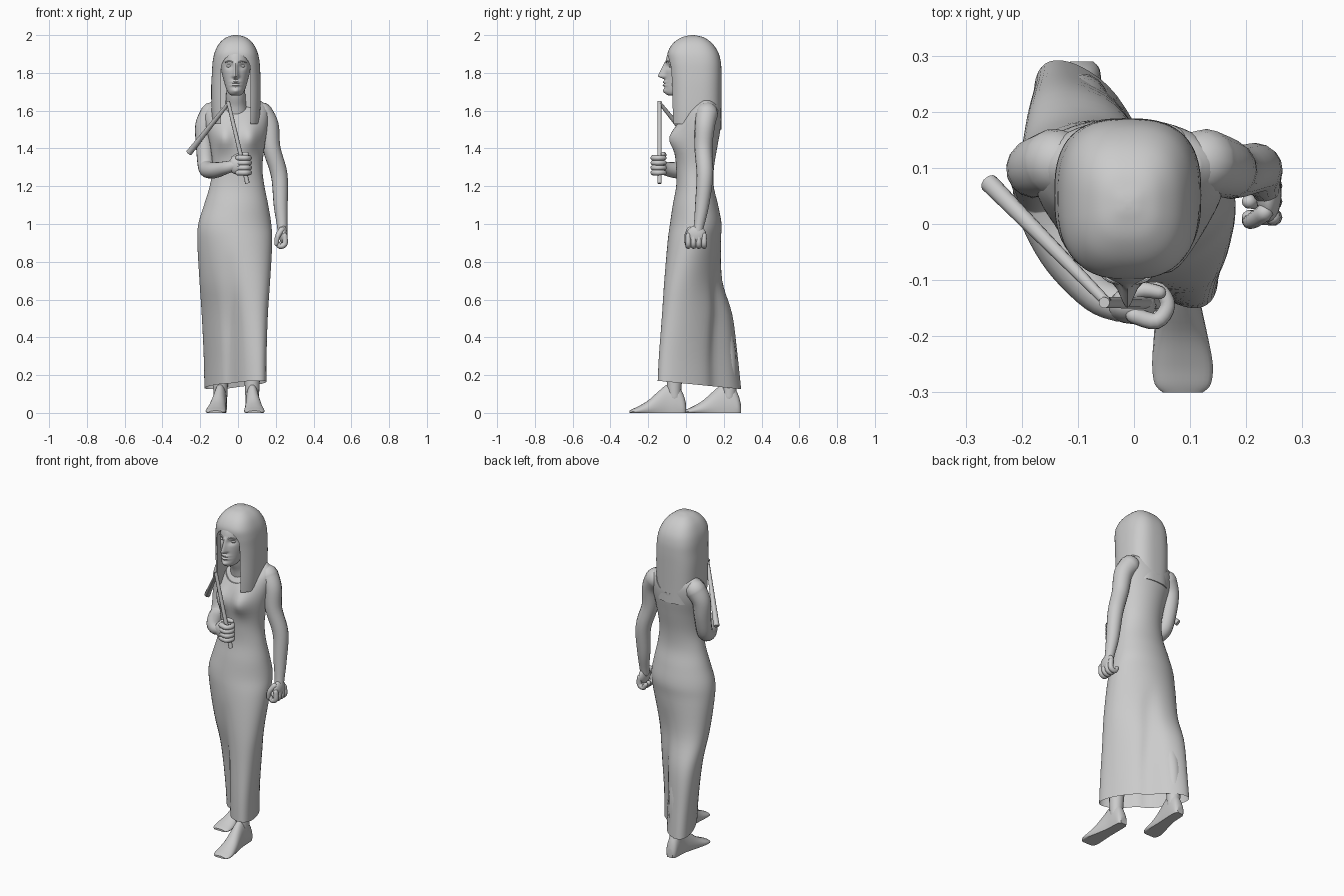
import bpy, bmesh
from math import sin, cos, pi, exp, sqrt, copysign
from mathutils import Vector

if "Cube" in bpy.data.objects:
    bpy.data.objects.remove(bpy.data.objects["Cube"])


def spline(rows, n):
    """Resample control rows smoothly, n steps per span."""
    out = []
    for i in range(len(rows) - 1):
        p = [rows[max(0, min(len(rows) - 1, i + k))] for k in (-1, 0, 1, 2)]
        for j in range(n):
            t = j / n
            out.append([0.5 * (2 * b + (c - a) * t + (2 * a - 5 * b + 4 * c - d) * t * t
                               + (3 * b - a - 3 * c + d) * t ** 3) for a, b, c, d in zip(*p)])
    return out + [list(rows[-1])]


def loft(name, rings):
    """Skin closed rings of points and cap both ends."""
    bm = bmesh.new()
    vs = [[bm.verts.new(p) for p in r] for r in rings]
    m = len(vs[0])
    for a, b in zip(vs, vs[1:]):
        for i in range(m):
            bm.faces.new((a[i], a[(i + 1) % m], b[(i + 1) % m], b[i]))
    bm.faces.new(vs[0][::-1])
    bm.faces.new(vs[-1])
    bmesh.ops.recalc_face_normals(bm, faces=bm.faces)
    me = bpy.data.meshes.new(name)
    bm.to_mesh(me)
    bm.free()
    ob = bpy.data.objects.new(name, me)
    bpy.context.collection.objects.link(ob)
    return ob


def tube(name, pts, segs=16, n=5, rounded=True):
    """Tapered limb along (x, y, z, radius) points."""
    path = [(Vector(p[:3]), p[3]) for p in spline(pts, n)]
    if rounded:
        for end in (0, 1):
            (p, r), q = path[-1], path[-2][0]
            d = (p - q).normalized()
            path += [(p + d * r * sin(a), r * cos(a)) for a in (0.5, 1.0, 1.4)]
            path.reverse()
    rings, u = [], Vector((0.3, 0.9, 0.2))
    for i, (p, r) in enumerate(path):
        d = (path[min(i + 1, len(path) - 1)][0] - path[max(i - 1, 0)][0]).normalized()
        u = (u - d * u.dot(d)).normalized()
        v = d.cross(u)
        rings.append([p + r * (u * cos(2 * pi * k / segs) + v * sin(2 * pi * k / segs)) for k in range(segs)])
    return loft(name, rings)


def ball(name, c, s):
    bpy.ops.mesh.primitive_uv_sphere_add(segments=20, ring_count=12, radius=1, location=c)
    ob = bpy.context.object
    ob.name, ob.scale = name, s
    return ob


def sections(rows, segs, n, e=2.0, inset=0.0, warp=None):
    """Horizontal sections from (z, centre x, half width, front y, back y, shear)."""
    rings = []
    for z, cx, rx, y0, y1, s in spline(rows, n):
        ry = sqrt(max(1e-6, ((y1 - y0) / 2) ** 2 - (s * rx) ** 2))
        ring = []
        for k in range(segs):
            c, q = cos(2 * pi * k / segs), sin(2 * pi * k / segs)
            x = (rx - inset) * copysign(abs(c) ** (2 / e), c)
            y = (y0 + y1) / 2 + (ry - inset) * copysign(abs(q) ** (2 / e), q) + s * x
            p = (cx + x, y, z)
            ring.append(warp(q, *p) if warp else p)
        rings.append(ring)
    return rings


def cut(ob, cutter):
    m = ob.modifiers.new("cut", 'BOOLEAN')
    m.object, m.operation, m.solver = cutter, 'DIFFERENCE', 'EXACT'
    bpy.context.view_layer.objects.active = ob
    bpy.ops.object.modifier_apply(modifier=m.name)
    bpy.data.objects.remove(cutter)


def g(v, c, s):
    return exp(-((v - c) / s) ** 2)


# Dress: hips, waist, bust and a striding skirt
dress_rows = [
    (.155, -.014, .164, -.15, .292, -1.0), (.3, -.015, .166, -.143, .275, -.9),
    (.52, -.017, .175, -.127, .245, -.65), (.7, -.017, .187, -.115, .192, -.35),
    (.9, -.017, .198, -.098, .185, -.1), (1.0, -.017, .193, -.085, .188, 0),
    (1.1, -.01, .17, -.07, .17, 0), (1.2, -.005, .145, -.052, .147, 0),
    (1.3, -.003, .132, -.052, .148, 0), (1.42, -.003, .145, -.06, .168, 0),
    (1.52, -.007, .165, -.045, .185, 0), (1.59, -.008, .17, -.01, .187, 0),
    (1.63, -.008, .155, .03, .175, 0), (1.655, -.008, .125, .055, .155, 0)]


def cloth(q, x, y, z):
    if q < 0:
        y -= .042 * (g(x, -.075, .05) + g(x, .065, .05)) * g(z, 1.455, .065)
    low = max(0, min(1, (.85 - z) / .4))
    y += low * (.035 * g(x, -.035, .04) if q < 0 else -.03 * g(x, .02, .04))
    z -= .1 * y * max(0, 1 - (z - .155) / .3)
    return x, y, z


dress = loft("dress", sections(dress_rows, 64, 5, warp=cloth))
neckline = loft("neckline_cutter", [[(-.008 + .105 * cos(a * pi / 24), y, 1.67 + .115 * sin(a * pi / 24))
                                     for a in range(48)] for y in (-.4, .4)])
cut(dress, neckline)
bm = bmesh.new()
bm.from_mesh(dress.data)
hem = [f for f in bm.faces if f.normal.z < -.9 and f.calc_center_median().z < .25]
bmesh.ops.delete(bm, geom=hem, context='FACES_ONLY')
bm.to_mesh(dress.data)
bm.free()

# Skin under the neckline, and the neck
loft("chest", sections(dress_rows[8:], 48, 5, inset=.007, warp=cloth))
tube("neck", [(-.012, .06, 1.58, .07), (-.012, .035, 1.64, .055), (-.012, .01, 1.70, .05), (-.012, .01, 1.78, .05)], 24)


# Head with modelled nose, lips and eye sockets
def features(q, x, y, z):
    if q < 0:
        u = x + .012
        ridge = max(0, min(1, (1.865 - z) / .08)) * max(0, min(1, (z - 1.765) / .015))
        y -= .038 * ridge * g(u, 0, .008 + .007 * ridge)
        y -= .012 * g(u, 0, .024) * (g(z, 1.752, .006) + g(z, 1.735, .006))
        y -= .01 * g(u, 0, .022) * g(z, 1.705, .012)
        y += .013 * g(abs(u), .034, .02) * g(z, 1.836, .015)
    return x, y, z


loft("head", sections([
    (1.68, -.012, .022, -.09, -.03, 0), (1.69, -.012, .037, -.108, 0, 0), (1.715, -.012, .05, -.113, .03, 0),
    (1.76, -.012, .064, -.112, .08, 0), (1.81, -.012, .076, -.11, .11, 0), (1.86, -.012, .08, -.108, .13, 0),
    (1.91, -.012, .075, -.092, .12, 0), (1.95, -.012, .05, -.05, .09, 0)], 96, 9, warp=features))
for s in (-1, 1):
    ball("eye", (-.012 + s * .034, -.08, 1.836), (.016, .011, .008))
    tube("eyebrow", [(-.012 + s * .016, -.105, 1.856, .003), (-.012 + s * .034, -.099, 1.862, .004),
                     (-.012 + s * .055, -.081, 1.856, .003)], 8)

# Long wig with an arched face opening between two front lappets
hair = loft("hair", sections([
    (1.5, -.011, .122, -.08, .187, 0), (1.6, -.011, .129, -.083, .187, 0), (1.72, -.011, .131, -.085, .188, 0),
    (1.8, -.01, .128, -.09, .188, 0), (1.86, -.01, .124, -.096, .184, 0), (1.91, -.01, .113, -.096, .17, 0),
    (1.955, -.01, .09, -.07, .14, 0), (1.985, -.01, .057, -.03, .1, 0), (1.997, -.01, .025, .01, .06, 0),
    (2.0, -.01, .005, .03, .04, 0)], 64, 5, e=2.7))
arch = [(-.012 + .077 * cos(a * pi / 20), 1.82 + .08 * sin(a * pi / 20)) for a in range(21)]
arch += [(-.089, 1.4), (.065, 1.4)]
cut(hair, loft("face_cutter", [[(x, y, z) for x, z in arch] for y in (-.3, .03)]))
# Trim the lappets a little higher than the back of the wig
cut(hair, loft("lappet_cutter", [[(x, y, z) for x, y in ((-.3, -.3), (.3, -.3), (.3, .05), (-.3, .05))]
                                 for z in (1.4, 1.53)]))

# Hanging arm and loosely closed hand
tube("hanging_arm", [(.125, .11, 1.585, .06), (.163, .1, 1.52, .053), (.178, .092, 1.4, .047), (.218, .1, 1.26, .044),
                     (.226, .085, 1.1, .037), (.233, .07, 1.0, .028), (.235, .062, .96, .026)])
ball("hanging_palm", (.24, .055, .942), (.023, .052, .05))
for i in range(4):
    y = .012 + .028 * i
    tube("hanging_finger", [(.247, y, .94, .014), (.248, y, .895, .015), (.222, y, .882, .014), (.205, y, .905, .013)], 10, 4)
tube("hanging_thumb", [(.232, .02, .97, .016), (.21, .005, .935, .014), (.203, .005, .895, .011)], 10, 4)

# Bent arm across the waist and gripping hand
tube("bent_arm", [(-.14, .11, 1.585, .06), (-.174, .1, 1.52, .053), (-.176, .09, 1.42, .047), (-.17, .06, 1.315, .044),
                  (-.158, .01, 1.287, .044), (-.12, -.06, 1.285, .042), (-.065, -.125, 1.298, .034),
                  (-.02, -.145, 1.31, .031)])
ball("gripping_palm", (-.005, -.145, 1.312), (.045, .033, .05))
for i in range(4):
    z = 1.272 + .026 * i
    tube("gripping_finger", [(0, -.163, z, .015), (.04, -.173, z, .015), (.06, -.145, z, .014), (.045, -.117, z, .013),
                             (.02, -.117, z, .012)], 10, 4)
tube("gripping_thumb", [(-.02, -.135, 1.345, .018), (.012, -.118, 1.365, .015), (.045, -.122, 1.37, .012)], 10, 4)

# Flail: handle and swinging beater
tube("flail_handle", [(-.053, -.14, 1.65, .01), (.05, -.14, 1.215, .012)], 10, 1, False)
tube("flail_beater", [(-.048, -.14, 1.642, .009), (-.258, .073, 1.378, .017)], 10, 1, False)

# Feet and shins, one step apart
for side, toe, ankle, dy in (("front", .087, .075, 0), ("rear", -.118, -.093, .29)):
    rows = [(-.3, 1, .036, .012), (-.285, 1, .05, .02), (-.25, .95, .054, .036), (-.2, .7, .048, .066),
            (-.15, .4, .041, .11), (-.1, .1, .036, .15), (-.05, 0, .035, .155), (-.015, 0, .032, .1), (0, 0, .02, .05)]
    rings = []
    for y, w, hw, h in spline(rows, 4):
        cx = ankle + (toe - ankle) * w
        rings.append([(cx + hw * cos(k * pi / 12), y + dy, max(0, h * (sin(k * pi / 12) + .45) / 1.45))
                      for k in range(24)])
    loft(side + "_foot", rings)
    tube(side + "_shin", [(ankle, -.062 + dy, .08, .036), (ankle, -.062 + dy, .16, .04),
                          (ankle, -.05 + dy * .9, .35, .05), (ankle * .95, 0 + dy * .5, .6, .055)])

# Smooth shading
bpy.ops.object.select_all(action='SELECT')
bpy.context.view_layer.objects.active = dress
bpy.ops.object.shade_smooth_by_angle(angle=.7)
